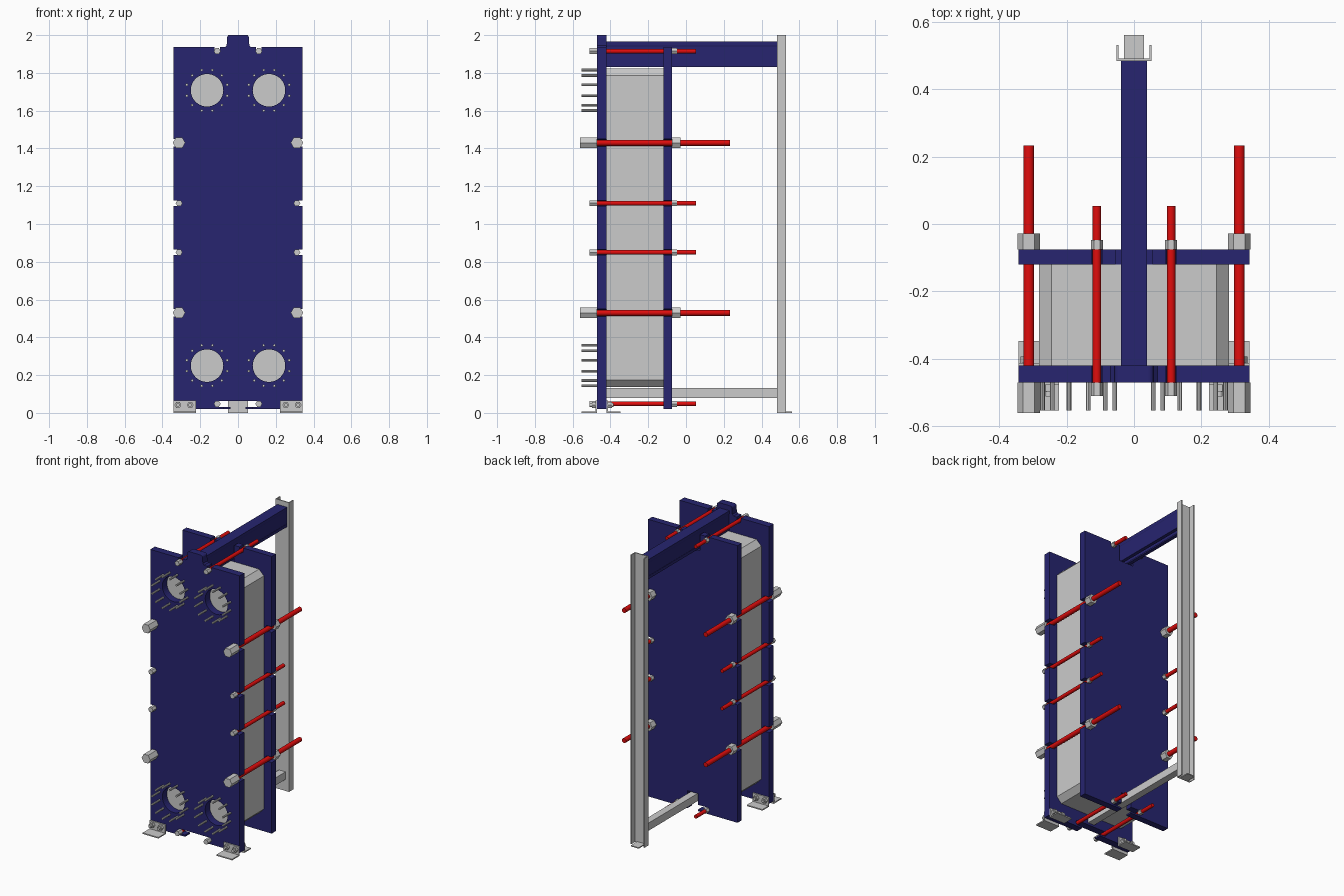
import bpy, bmesh
from math import cos, sin, pi, radians

if "Cube" in bpy.data.objects:
    bpy.data.objects.remove(bpy.data.objects["Cube"])


def material(name, rgb):
    m = bpy.data.materials.new(name)
    m.diffuse_color = (*rgb, 1)
    m.use_nodes = True
    m.node_tree.nodes["Principled BSDF"].inputs["Base Color"].default_value = m.diffuse_color
    return m


BLUE = material("blue_paint", (0.02, 0.018, 0.16))
RED = material("red_rod", (0.75, 0.004, 0.004))


def finish(name, me, mat=None):
    ob = bpy.data.objects.new(name, me)
    bpy.context.collection.objects.link(ob)
    if mat:
        me.materials.append(mat)
    return ob


def prism(name, pts, y0, y1, mat=None):
    """Extrude an (x, z) outline along y."""
    bm = bmesh.new()
    face = bm.faces.new([bm.verts.new((x, y0, z)) for x, z in pts])
    ext = bmesh.ops.extrude_face_region(bm, geom=[face])
    vs = [v for v in ext["geom"] if isinstance(v, bmesh.types.BMVert)]
    bmesh.ops.translate(bm, verts=vs, vec=(0, y1 - y0, 0))
    bmesh.ops.recalc_face_normals(bm, faces=bm.faces)
    me = bpy.data.meshes.new(name)
    bm.to_mesh(me)
    bm.free()
    return finish(name, me, mat)


def box(name, x0, x1, y0, y1, z0, z1, mat=None):
    return prism(name, [(x0, z0), (x1, z0), (x1, z1), (x0, z1)], y0, y1, mat)


def ring(x, z, r, n, start=0.0):
    return [(x + r * cos(start + 2 * pi * i / n), z + r * sin(start + 2 * pi * i / n)) for i in range(n)]


def rod(name, x, z, r, y0, y1, mat=None, n=20):
    ob = prism(name, ring(x, z, r, n), y0, y1, mat)
    bpy.ops.object.select_all(action='DESELECT')
    ob.select_set(True)
    bpy.context.view_layer.objects.active = ob
    bpy.ops.object.shade_smooth_by_angle(angle=radians(40))
    return ob


def hexnut(name, x, z, r, y0, y1):
    return prism(name, ring(x, z, r, 6), y0, y1)


def arc(x, z, r, a0, a1, n=8):
    return [(x + r * cos(radians(a0 + (a1 - a0) * i / n)),
             z + r * sin(radians(a0 + (a1 - a0) * i / n))) for i in range(n + 1)]


def plate(name, half, y0, y1, holes=()):
    """Mirror a half outline, cut round holes and extrude along y."""
    outline = half + [(-x, z) for x, z in reversed(half)]
    cu = bpy.data.curves.new(name, 'CURVE')
    cu.dimensions, cu.fill_mode = '2D', 'BOTH'
    cu.extrude = (y1 - y0) / 2
    for pts in [outline, *holes]:
        sp = cu.splines.new('POLY')
        sp.points.add(len(pts) - 1)
        for p, (x, z) in zip(sp.points, pts):
            p.co = (x, z, 0, 1)
        sp.use_cyclic_u = True
    tmp = bpy.data.objects.new(name + "_curve", cu)
    bpy.context.collection.objects.link(tmp)
    dg = bpy.context.evaluated_depsgraph_get()
    me = bpy.data.meshes.new_from_object(tmp.evaluated_get(dg))
    bpy.data.objects.remove(tmp)
    for v in me.vertices:
        x, z, d = v.co
        v.co = (x, (y0 + y1) / 2 - d, z)
    for p in me.polygons:
        p.use_smooth = False
    me.materials.clear()
    return finish(name, me, BLUE)


# Layout of the clamping rods: x, z, is it a large one
W, BOT, TOP = 0.342, 0.02, 1.936
SIDE = [(0.53, True), (0.85, False), (1.11, False), (1.43, True)]
RODX, ENDX, LOWZ, HIGHZ = 0.312, 0.11, 0.048, 1.915

# Slotted outline shared by both end plates
low_slot = arc(ENDX, LOWZ, 0.016, 90, -90)
sides = [(W, BOT)]
for z, big in SIDE:
    r = 0.019 if big else 0.015
    sides += [(W, z - r)] + arc(RODX, z, r, 270, 90) + [(W, z + r)]
sides += [(W, TOP), (ENDX + 0.015, TOP)] + arc(ENDX, HIGHZ, 0.015, 0, -180) + [(ENDX - 0.015, TOP)]

# Front plate with four ports and a top tab
ports = [(sx * 0.164, z) for sx in (-1, 1) for z in (0.25, 1.708)]
front = low_slot + [(0.075, 0.032), (0.075, BOT)] + sides + [(0.07, TOP)] \
    + [(0.06, 1.945), (0.058, 1.985)] + arc(0.043, 1.985, 0.015, 0, 90, 4)
plate("front_plate", front, -0.47, -0.42, [ring(x, z, 0.086, 40) for x, z in ports])

# Back plate, notched around both carrying bars
back = [(0.04, 0.14), (0.04, 0.064)] + low_slot + [(0.04, 0.032), (0.04, BOT)] \
    + sides + [(0.055, TOP), (0.055, 1.825)]
plate("back_plate", back, -0.12, -0.075)

# Port studs
for x, z in ports:
    for px, pz in ring(x, z, 0.111, 12, radians(15)):
        rod("port_stud", px, pz, 0.007, -0.553, -0.46, n=8)

# Plate pack with chamfered corners
c, px, z0, z1 = 0.037, 0.282, 0.136, 1.823
pack = [(px - c, z0), (px, z0 + c), (px, z1 - c), (px - c, z1)]
prism("plate_pack", pack + [(-x, z) for x, z in reversed(pack)], -0.42, -0.12)

# Clamping rods with hex nuts
rods = [(RODX, z, big) for z, big in SIDE] + [(ENDX, LOWZ, False), (ENDX, HIGHZ, False)]
for sx in (-1, 1):
    for x, z, big in rods:
        if big:
            rod("large_rod", sx * x, z, 0.016, -0.472, 0.232, RED)
            hexnut("large_front_nut", sx * x, z, 0.033, -0.56, -0.47)
            hexnut("large_back_nut", sx * x, z, 0.033, -0.075, -0.028)
        else:
            rod("small_rod", sx * x, z, 0.0125, -0.472, 0.053, RED)
            hexnut("small_front_nut", sx * x, z, 0.018, -0.51, -0.47)
            hexnut("small_back_nut", sx * x, z, 0.018, -0.075, -0.048)

# Upper carrying bar: hollow rail open underneath
rail = [(0.014, 1.83), (0.038, 1.83), (0.038, 1.85), (0.036, 1.85), (0.036, 1.94), (0.038, 1.945), (0.038, 1.965)]
inner = [(0.03, 1.95), (0.03, 1.84), (0.014, 1.84)]
prism("upper_bar", rail + [(-x, z) for x, z in reversed(rail)]
      + [(-x, z) for x, z in reversed(inner)] + inner, -0.42, 0.485, BLUE)

# Lower guide bar
box("lower_bar", -0.025, 0.025, -0.42, 0.485, 0.079, 0.132)

# Rear support column: channel open to the back, with foot
box("column_web", -0.052, 0.052, 0.483, 0.49, 0, 2)
for sx in (-1, 1):
    a, b = sorted((sx * 0.046, sx * 0.052))
    box("column_flange", a, b, 0.483, 0.53, 0, 2)
box("column_foot", -0.03, 0.03, 0.487, 0.56, 0, 0.007)

# Angle feet either side of the front plate, with bolts
for sx in (-1, 1):
    a, b = sorted((sx * 0.222, sx * 0.342))
    for wall, tip in ((-0.478, -0.553), (-0.412, -0.347)):
        inside = -0.47 if wall < -0.445 else -0.42
        box("foot_upright", a, b, *sorted((wall, inside)), 0, 0.066)
        box("foot_base", a, b, *sorted((wall, tip)), 0, 0.008)
    for bx in (0.253, 0.318):
        hexnut("foot_bolt_head", sx * bx, 0.042, 0.018, -0.497, -0.478)
        hexnut("foot_nut", sx * bx, 0.042, 0.018, -0.412, -0.393)
        rod("foot_bolt", sx * bx, 0.042, 0.01, -0.512, -0.385, n=12)
